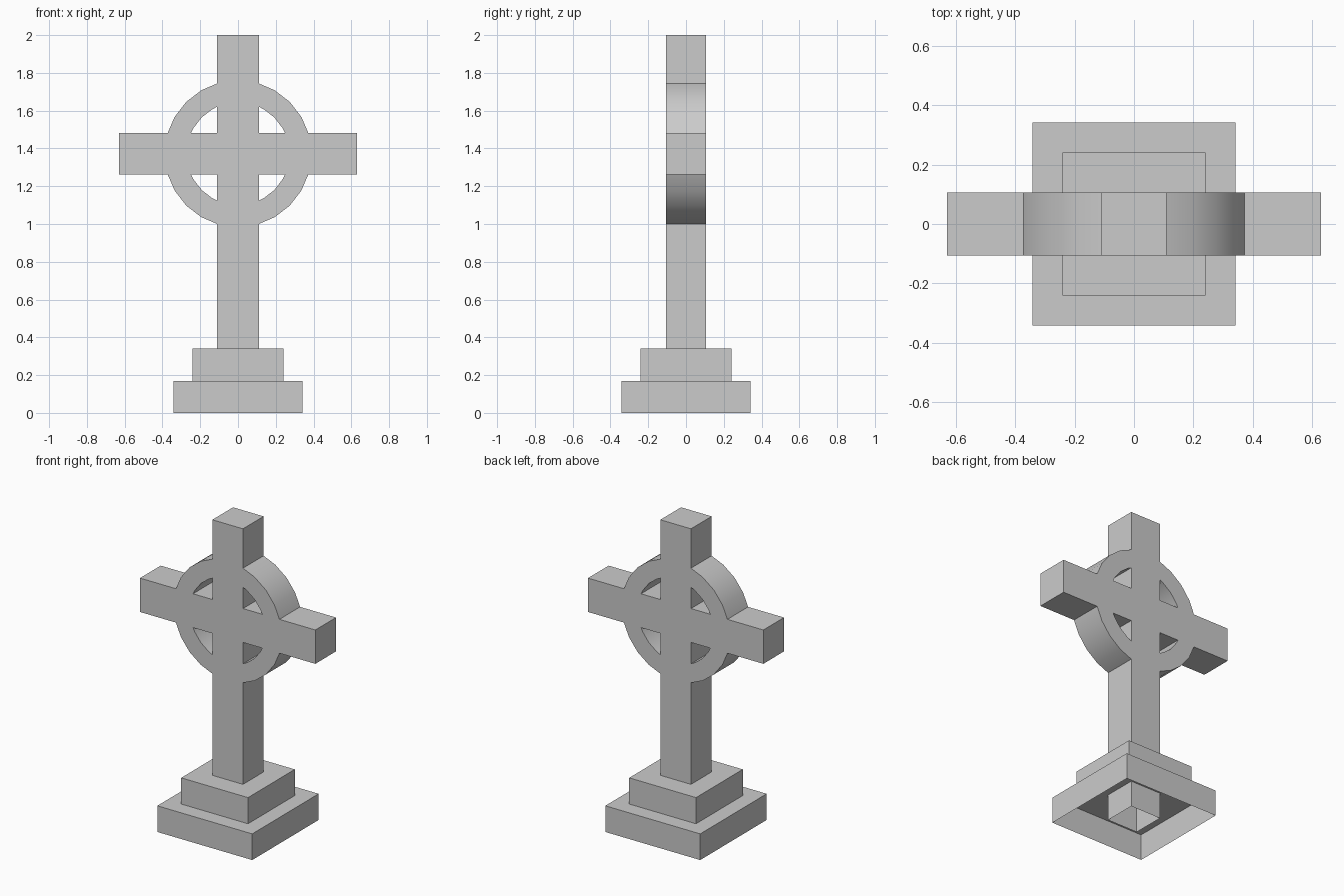
import bpy, bmesh, math

if "Cube" in bpy.data.objects:
    bpy.data.objects.remove(bpy.data.objects["Cube"])

W = 0.11            # half width of shaft and arms
D = 0.106           # half depth of cross
ARM, TOP, ZC = 0.63, 2.0, 1.372
R_OUT, R_IN = 0.388, 0.272


def finish(bm, name, smooth=False):
    bmesh.ops.recalc_face_normals(bm, faces=bm.faces)
    # undersides standing on the ground are open
    ground = [f for f in bm.faces if all(abs(v.co.z) < 1e-5 for v in f.verts)]
    bmesh.ops.delete(bm, geom=ground, context='FACES_ONLY')
    me = bpy.data.meshes.new(name)
    bm.to_mesh(me)
    bm.free()
    ob = bpy.data.objects.new(name, me)
    bpy.context.collection.objects.link(ob)
    if smooth:
        bpy.context.view_layer.objects.active = ob
        ob.select_set(True)
        bpy.ops.object.shade_smooth_by_angle(angle=math.radians(30))
        ob.select_set(False)
    return ob


def step(name, half, z0, z1):
    bm = bmesh.new()
    bmesh.ops.create_cube(bm, size=1)
    for v in bm.verts:
        v.co = (v.co.x * 2 * half, v.co.y * 2 * half, z1 if v.co.z > 0 else z0)
    return finish(bm, name)


# Stepped plinth
step("lower_step", 0.341, 0, 0.17)
step("upper_step", 0.24, 0.17, 0.34)


# Cross with ring: one flat outline, extruded through its depth
def arc(r):
    """Quarter arc between the right arm and the upper shaft."""
    e = math.sqrt(r * r - W * W)
    mid = [(r * math.cos(math.radians(a)), r * math.sin(math.radians(a))) for a in (30, 45, 60)]
    return [(e, W)] + mid + [(W, e)]


bm = bmesh.new()
cache = {}


def vert(x, z):
    key = (round(x, 5), round(z, 5))
    if key not in cache:
        cache[key] = bm.verts.new((x, -D, ZC + z))
    return cache[key]


outer, inner = arc(R_OUT), arc(R_IN)
eo, ei = outer[0][0], inner[0][0]
cross = []
for sx, sz in ((1, 1), (-1, 1), (-1, -1), (1, -1)):
    end = TOP - ZC if sz > 0 else ZC
    corner = [(ARM, W), (eo, W), (ei, W), (W, W), (W, ei), (W, eo), (W, end)]
    if sx * sz < 0:
        corner.reverse()
    cross += [vert(sx * x, sz * z) for x, z in corner]
    # ring quarter
    for i in range(4):
        quad = (outer[i], outer[i + 1], inner[i + 1], inner[i])
        bm.faces.new([vert(sx * x, sz * z) for x, z in quad])
bm.faces.new(cross)
bmesh.ops.recalc_face_normals(bm, faces=bm.faces)
ext = bmesh.ops.extrude_face_region(bm, geom=bm.faces[:])
moved = [g for g in ext["geom"] if isinstance(g, bmesh.types.BMVert)]
bmesh.ops.translate(bm, verts=moved, vec=(0, 2 * D, 0))
finish(bm, "ringed_cross", smooth=True)
